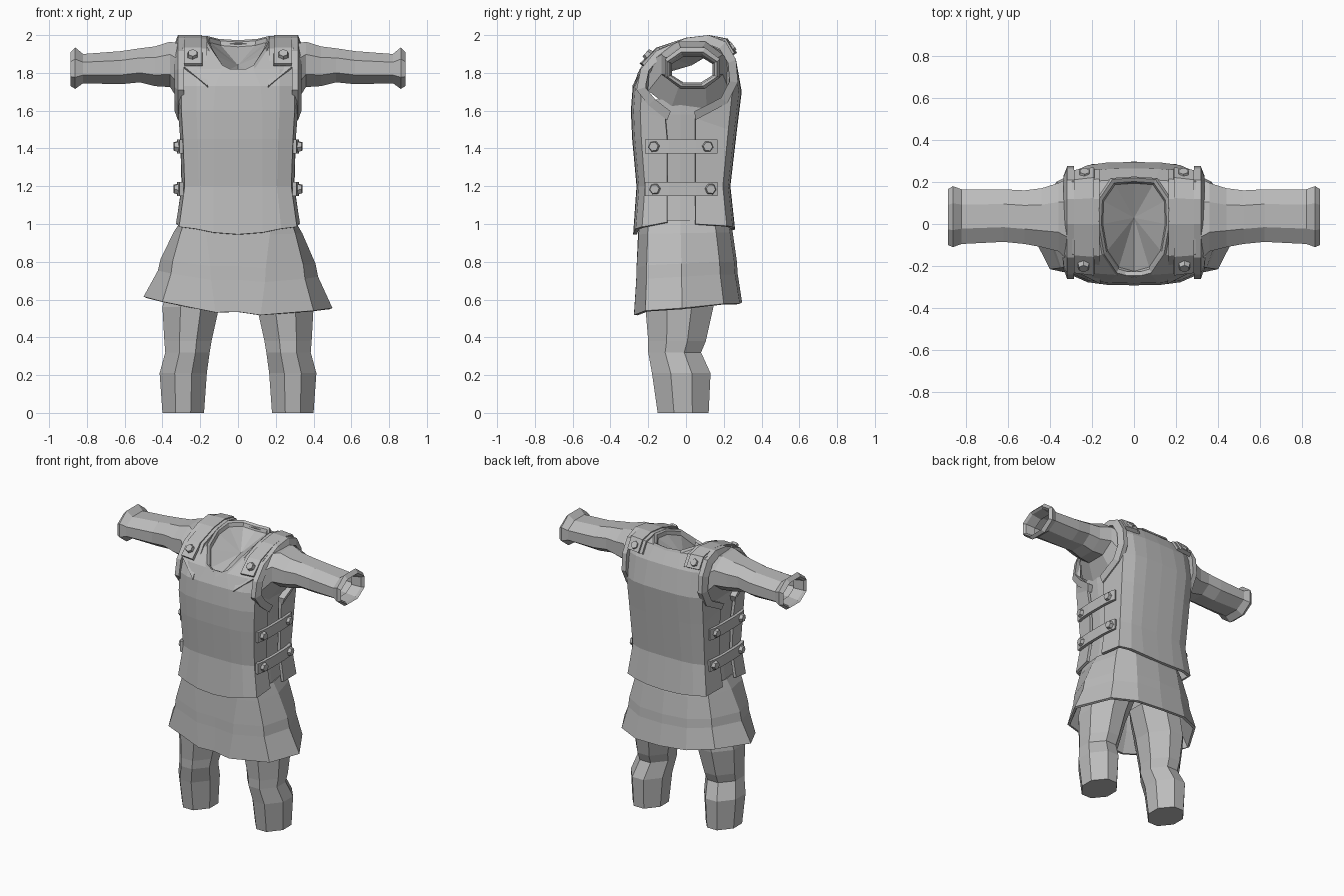
import bpy, bmesh
from mathutils import Vector

if "Cube" in bpy.data.objects:
    bpy.data.objects.remove(bpy.data.objects["Cube"], do_unlink=True)

GREY = (0.5, 0.5, 0.5, 1.0)
cloth = bpy.data.materials.new("plain grey")
cloth.use_nodes = True
cloth.diffuse_color = GREY
cloth.node_tree.nodes["Principled BSDF"].inputs["Base Color"].default_value = GREY


def make(name, verts, faces, mirror=False, thick=0.0, offset=-1):
    mesh = bpy.data.meshes.new(name)
    mesh.from_pydata([tuple(v) for v in verts], [], faces)
    mesh.materials.append(cloth)
    obj = bpy.data.objects.new(name, mesh)
    bpy.context.scene.collection.objects.link(obj)
    if mirror:
        obj.modifiers.new("Mirror", "MIRROR")
    if thick:
        solid = obj.modifiers.new("Solidify", "SOLIDIFY")
        solid.thickness = thick
        solid.offset = offset
    return obj


def grid(rows, closed=False, skip=()):
    """Join equal-length rows of points with quads."""
    n = len(rows[0])
    verts = [p for row in rows for p in row]
    faces = []
    for j in range(len(rows) - 1):
        for i in range(n if closed else n - 1):
            if (j, i) not in skip:
                k = (i + 1) % n
                faces.append((j * n + i, j * n + k, (j + 1) * n + k, (j + 1) * n + i))
    return verts, faces


def both_sides(half):
    """Complete a ring that runs from front centre to back centre."""
    return half + [(-x, y, z) for x, y, z in reversed(half[1:-1])]


def octagon(a0, a1, b0, b1, cut=0.28):
    """Rectangle with cut corners, counter-clockwise."""
    da, db = (a1 - a0) * cut, (b1 - b0) * cut
    return [(a0 + da, b0), (a1 - da, b0), (a1, b0 + db), (a1, b1 - db),
            (a1 - da, b1), (a0 + da, b1), (a0, b1 - db), (a0, b0 + db)]


# Vest: panel running from front hem over the shoulders to back hem
# each row: y, z, width factor, x of the inner column
path = [(-.28, .945, 1.04, .13), (-.262, 1.2, .94, .13), (-.285, 1.45, .97, .13),
        (-.292, 1.6, 1, .13), (-.282, 1.73, 1, .12), (-.245, 1.82, 1, .08),
        (-.15, 1.915, 1, .14), (0, 1.967, 1, .165), (.12, 1.985, 1, .16),
        (.212, 1.965, 1, .10), (.265, 1.87, 1, .12), (.295, 1.7, 1, .13),
        (.27, 1.5, .98, .13), (.235, 1.2, .95, .13), (.26, .97, 1.04, .13)]
arm_edge = [(-.1, 1.01), (-.1, 1.2), (-.1, 1.45), (-.11, 1.56), (-.21, 1.66),
            (-.21, 1.8), (-.13, 1.89), (0, 1.94), (.11, 1.955), (.2, 1.91),
            (.235, 1.83), (.22, 1.68), (.05, 1.56), (.05, 1.2), (.05, 1.0)]
rows = []
for j, (y, z, w, inner) in enumerate(path):
    hem = 1 if j == 0 else 0.5 if j == len(path) - 1 else 0
    row = [(0, y, z), (inner, y * .99, z + .01 * hem),
           (.22 * w, y * .95, z + .03 * hem), (.3 * w, y * .83, z + .04 * hem)]
    row.append((.315 * w,) + arm_edge[j])
    rows.append(row)
neck_gap = {(j, 0) for j in range(5, 9)}
vest_verts, vest_faces = grid(rows, skip=neck_gap)
vest = make("vest", vest_verts, vest_faces, True, .02)
# drop the unused points inside the neck opening
bm = bmesh.new()
bm.from_mesh(vest.data)
bmesh.ops.delete(bm, geom=[v for v in bm.verts if not v.link_faces], context="VERTS")
bm.to_mesh(vest.data)
bm.free()

# Collar rim and the sunken neck surface
neck = [(0, -.25, 1.795), (.08, -.228, 1.835), (.14, -.14, 1.925), (.165, 0, 1.975),
        (.16, .12, 1.99), (.10, .208, 1.975), (0, .215, 1.968)]
rings = []
for scale, dz in ((1.1, -.012), (1.02, .005), (.94, -.005), (.9, -.03)):
    rings.append(both_sides([(x * scale, y * min(scale, 1.05), z + dz) for x, y, z in neck]))
verts, faces = grid(rings, True)
n = len(rings[0])
verts.append((0, .03, 1.84))
last = len(verts) - 1
faces += [(last - n + i, last - n + (i + 1) % n, last) for i in range(n)]
make("collar", verts, faces)

# Tunic under the vest, seen at the open sides
rings = []
for z, w, f, b in ((.95, .295, -.24, .22), (1.2, .265, -.23, .2), (1.45, .28, -.25, .23),
                   (1.58, .295, -.25, .24), (1.66, .30, -.24, .24)):
    rings.append(both_sides([(0, f, z), (w * .7, f * .95, z), (w * .96, f * .7, z),
                             (w, -.03, z), (w * .95, b * .65, z), (w * .7, b * .92, z),
                             (0, b, z)]))
make("tunic", *grid(rings, True))

# Skirt: flared between a waist ring and an uneven hem
waist = [(0, -.25), (.18, -.245), (.28, -.2), (.30, -.03), (.27, .15), (.17, .22), (0, .235)]
hem = [(0, -.27, .535), (.12, -.275, .525), (.4, -.215, .565), (.5, -.02, .585),
       (.37, .2, .6), (.2, .285, .59), (0, .297, .585)]
rings = []
for drop, flare in ((1, 1), (.65, .62), (.5, .55), (.15, .2), (0, 0)):
    half = []
    for (x, y), (hx, hy, hz) in zip(waist, hem):
        half.append((x + (hx - x) * flare, y + (hy - y) * flare, 1.02 + (hz - 1.02) * drop))
    rings.append([(x, y, z - .06 * x * drop) for x, y, z in both_sides(half)])
make("skirt", *grid(rings, True), thick=.018)

# Trouser legs
rings = []
for z, x0, x1, y0, y1 in ((0, .18, .40, -.15, .12), (.21, .165, .415, -.18, .13),
                          (.32, .15, .385, -.2, .08), (.38, .14, .39, -.2, .105),
                          (.56, .1, .4, -.215, .145), (.75, .03, .36, -.2, .16)):
    rings.append([(x, y, z) for x, y in octagon(x0, x1, y0, y1, .32)])
verts, faces = grid(rings, True)
faces += [tuple(reversed(range(8))), tuple(range(len(verts) - 8, len(verts)))]
make("trouser_legs", verts, faces, True)

# Sleeves with flared open cuffs; the last rings turn back inside
rings = []
for x, y0, y1, z0, z1 in ((.285, -.2, .23, 1.61, 1.95), (.36, -.13, .195, 1.725, 1.965),
                          (.44, -.11, .17, 1.73, 1.94), (.52, -.095, .16, 1.75, 1.93),
                          (.62, -.085, .165, 1.74, 1.915), (.82, -.095, .165, 1.745, 1.9),
                          (.862, -.11, .18, 1.715, 1.935), (.886, -.1, .165, 1.73, 1.91),
                          (.87, -.085, .15, 1.74, 1.9), (.8, -.075, .14, 1.75, 1.885)):
    rings.append([(x, y, z) for y, z in octagon(y0, y1, z0, z1)])
make("sleeves", *grid(rings, True), mirror=True)

# Raised band around each armhole
arc = [(-.1, 1.55), (-.2, 1.63), (-.262, 1.71), (-.24, 1.82), (-.16, 1.915), (0, 1.985),
       (.12, 2.0), (.21, 1.965), (.265, 1.87), (.275, 1.75), (.22, 1.64), (.05, 1.55)]
rows = []
for y, z in arc:
    iy, iz = .015 + (y - .015) * .83, 1.78 + (z - 1.78) * .8
    rows.append([(.285, y, z), (.318, y, z), (.335, iy, iz), (.29, iy, iz)])
verts, faces = grid(rows, True)
last = len(verts)
faces += [(3, 2, 1, 0), (last - 4, last - 3, last - 2, last - 1)]
make("armhole_bands", verts, faces, True)

# Shoulder yokes with a slanted front tip, and the narrower straps on top
yoke = [(-.238, 1.845), (-.152, 1.928), (0, 1.98), (.12, 1.994), (.215, 1.975), (.262, 1.9)]
rows = [[(.16, -.285, 1.73), (.3, -.215, 1.845)]]
rows += [[(.165, y, z), (.295, y * .93, z)] for y, z in yoke[1:]]
make("shoulder_yokes", *grid(rows), mirror=True, thick=.015)
rows = [[(.19, y * 1.03, z + .006), (.285, y * .98, z + .006)] for y, z in yoke]
make("shoulder_straps", *grid(rows), mirror=True, thick=.02)

# Buckle straps closing the open sides
side = [(-.215, .298), (-.17, .308), (-.09, .313), (.05, .313), (.13, .308), (.165, .298)]
for name, z in (("upper_side_straps", 1.41), ("lower_side_straps", 1.185)):
    rows = [[(x, y, z - .038) for y, x in side], [(x, y, z + .038) for y, x in side]]
    make(name, *grid(rows), mirror=True, thick=.022, offset=0)


# Six-sided studs
def stud(name, centre, normal):
    bm = bmesh.new()
    bmesh.ops.create_cone(bm, cap_ends=True, segments=6, radius1=.034, radius2=.025, depth=.035)
    turn = Vector((0, 0, 1)).rotation_difference(Vector(normal))
    for v in bm.verts:
        v.co = turn @ v.co + Vector(centre)
    obj = make(name, [], [], True)
    bm.to_mesh(obj.data)
    bm.free()


stud("front_shoulder_studs", (.24, -.2, 1.895), (0, -.75, .66))
stud("back_shoulder_studs", (.235, .238, 1.935), (0, .8, .6))
for z, front, back in ((1.41, -.17, .115), (1.185, -.165, .13)):
    for place, y in (("front", front), ("back", back)):
        stud(place + "_side_studs", (.322, y, z), (1, y * .8, 0))
